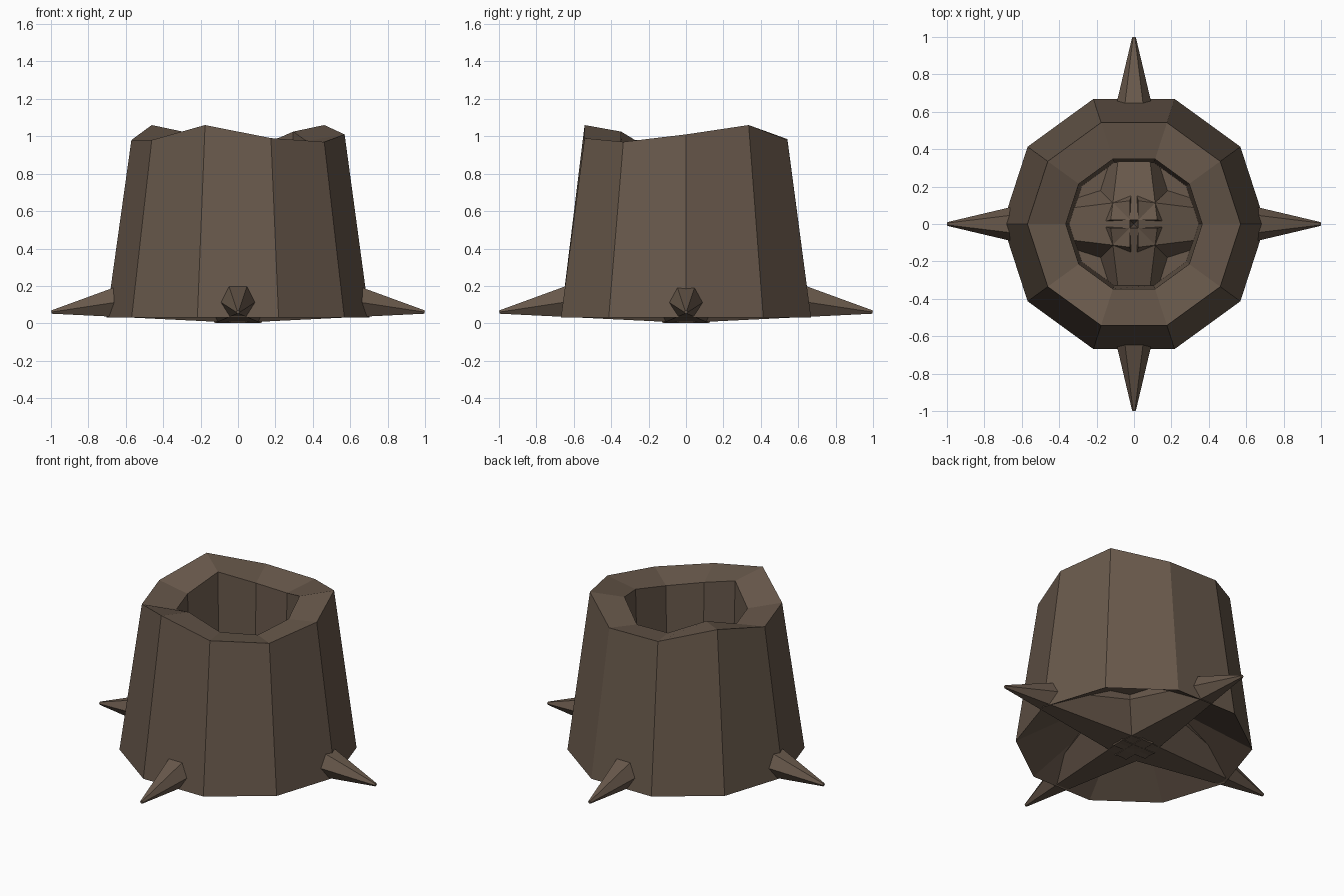
import bpy, bmesh, math
from mathutils import Vector

if "Cube" in bpy.data.objects:
    bpy.data.objects.remove(bpy.data.objects["Cube"])

bark = bpy.data.materials.new("bark brown")
bark.diffuse_color = (0.138, 0.098, 0.070, 1)
bark.use_nodes = True
bark.node_tree.nodes["Principled BSDF"].inputs["Base Color"].default_value = bark.diffuse_color


def finish(bm, name):
    bmesh.ops.recalc_face_normals(bm, faces=bm.faces)
    me = bpy.data.meshes.new(name)
    bm.to_mesh(me)
    bm.free()
    me.materials.append(bark)
    ob = bpy.data.objects.new(name, me)
    bpy.context.collection.objects.link(ob)
    return ob


# Hollow ten-sided trunk: outer wall, jagged rim, inner well, flared underside
rim = [1.01, 1.06, 0.98, 0.985, 1.06, 0.98, 0.98, 1.06, 0.99, 0.97]
bm = bmesh.new()


def ring(radius, heights):
    return [bm.verts.new((radius * math.cos(i * math.pi / 5),
                          radius * math.sin(i * math.pi / 5), h))
            for i, h in enumerate(heights)]


rings = [ring(0.703, [0.03] * 10), ring(0.57, rim),
         ring(0.365, [h - 0.035 for h in rim]), ring(0.345, [0.23] * 10)]
for k in range(4):
    a, b = rings[k], rings[(k + 1) % 4]
    for i in range(10):
        j = (i + 1) % 10
        bm.faces.new((a[i], a[j], b[j], b[i]))
finish(bm, "trunk")

# Floor closing the well
bm = bmesh.new()
bm.faces.new(ring(0.345, [0.23] * 10))
finish(bm, "well_floor")


# Root spikes: tapered six-sided cones meeting under the trunk
def root(name, angle):
    bm = bmesh.new()
    base, tip = Vector((-0.01, 0, 0.213)), Vector((0.998, 0, 0.06))
    axis = (tip - base).normalized()
    up = Vector((-axis.z, 0, axis.x))
    side = Vector((0, 1, 0))
    ends = []
    for centre, r in ((base, 0.248), (tip, 0.01)):
        ends.append([bm.verts.new(centre + r * (math.cos(t) * side + math.sin(t) * up))
                     for t in (i * math.tau / 6 for i in range(6))])
    for i in range(6):
        j = (i + 1) % 6
        bm.faces.new((ends[0][i], ends[0][j], ends[1][j], ends[1][i]))
    for e in ends:
        bm.faces.new(e)
    ob = finish(bm, name)
    ob.rotation_euler.z = angle


for n, name in enumerate(("root_right", "root_back", "root_left", "root_front")):
    root(name, n * math.pi / 2)
